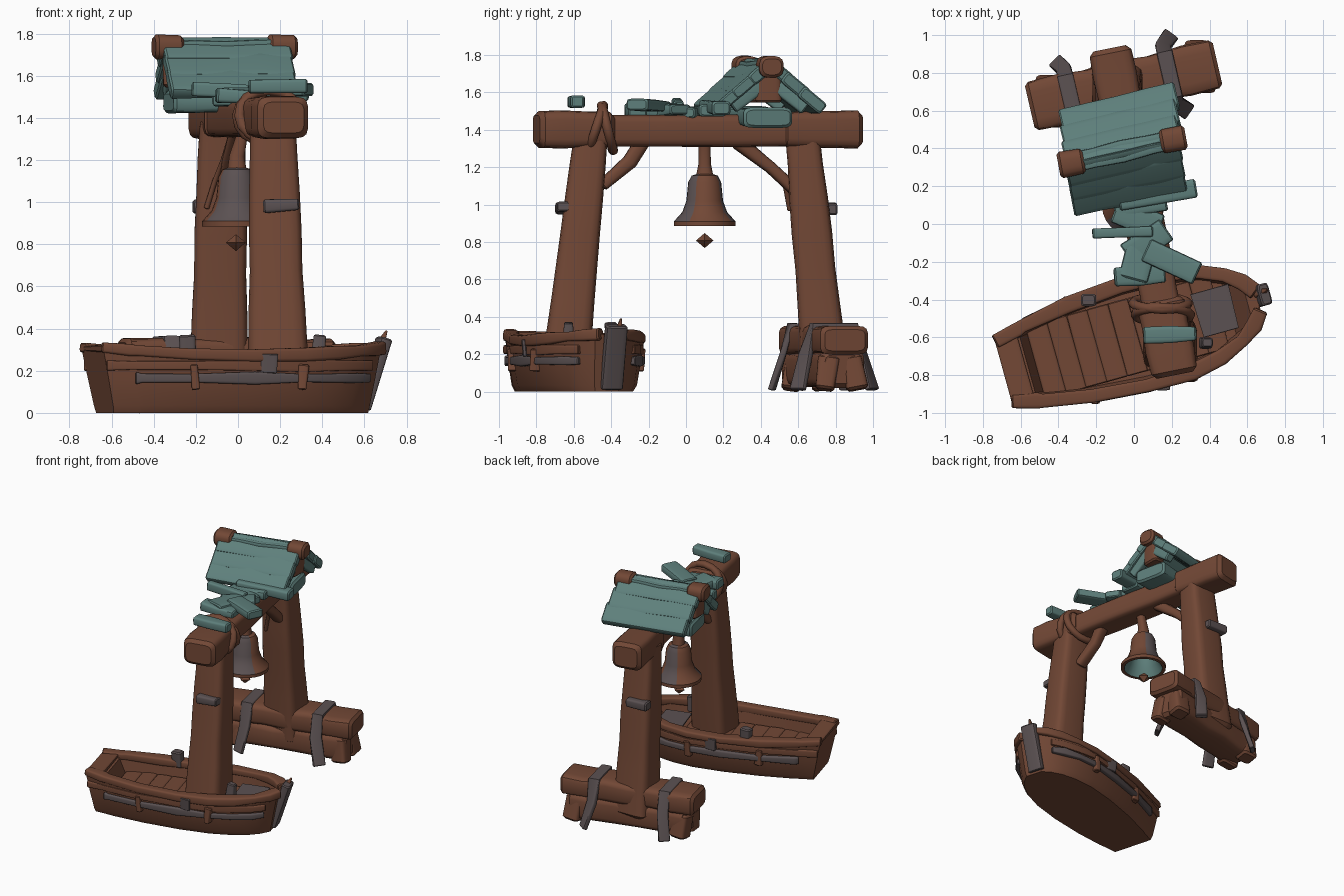
import bpy, bmesh, math, random
from mathutils import Vector, Matrix

random.seed(4)
if bpy.data.objects.get("Cube"):
    bpy.data.objects.remove(bpy.data.objects["Cube"])


def material(name, rgb):
    m = bpy.data.materials.new(name)
    m.use_nodes = True
    m.diffuse_color = (*rgb, 1)
    m.node_tree.nodes["Principled BSDF"].inputs["Base Color"].default_value = (*rgb, 1)
    return m


WOOD = material("brown wood", (0.168, 0.064, 0.036))
TEAL = material("weathered teal", (0.112, 0.214, 0.2))
IRON = material("dark grey iron", (0.105, 0.083, 0.085))


def finish(name, bm, mats, angle=38):
    bmesh.ops.recalc_face_normals(bm, faces=bm.faces)
    me = bpy.data.meshes.new(name)
    bm.to_mesh(me)
    bm.free()
    ob = bpy.data.objects.new(name, me)
    bpy.context.collection.objects.link(ob)
    for m in mats:
        me.materials.append(m)
    bpy.ops.object.select_all(action='DESELECT')
    ob.select_set(True)
    bpy.context.view_layer.objects.active = ob
    bpy.ops.object.shade_smooth_by_angle(angle=math.radians(angle))


def skin(rings, closed=False):
    """Bridge equal rings of points and cap the ends."""
    bm = bmesh.new()
    rows = [[bm.verts.new(p) for p in r] for r in rings]
    n = len(rows[0])
    pairs = list(zip(rows, rows[1:])) + ([(rows[-1], rows[0])] if closed else [])
    for a, b in pairs:
        for i in range(n):
            bm.faces.new((a[i], a[(i + 1) % n], b[(i + 1) % n], b[i]))
    if not closed:
        bm.faces.new(rows[0])
        bm.faces.new(rows[-1])
    return bm


def bar(name, pts, w, h, mat, up=(0, 0, 1), end=None, rough=0.006, square=0.38, closed=False, steps=1):
    """Rounded bar along a path; end = (width, height) at the far end."""
    pts = [Vector(p) for p in pts]
    if steps > 1:
        pts = [pts[0].lerp(pts[-1], i / steps) for i in range(steps + 1)]
    n, up, rings = len(pts), Vector(up), []
    end = end or (w, h)
    for i, p in enumerate(pts):
        if closed:
            t = (pts[(i + 1) % n] - pts[i - 1]).normalized()
        else:
            t = (pts[min(i + 1, n - 1)] - pts[max(i - 1, 0)]).normalized()
        side = t.cross(up).normalized()
        top = side.cross(t)
        f = i / (n - 1)
        a, b = (w + (end[0] - w) * f) / 2, (h + (end[1] - h) * f) / 2
        a += random.uniform(-rough, rough)
        b += random.uniform(-rough, rough)
        c = min(a, b) * 0.25

        def ring(shrink, shift):
            out = []
            for k in range(16):
                q = math.tau * (k + 0.5) / 16
                x, y = [math.copysign(abs(v) ** square, v) for v in (math.cos(q), math.sin(q))]
                out.append(p + t * shift + side * x * (a - shrink) + top * y * (b - shrink))
            return out
        if i == 0 and not closed:
            rings += [ring(c, 0), ring(0, c)]
        elif i == n - 1 and not closed:
            rings += [ring(0, -c), ring(c, 0)]
        else:
            rings.append(ring(0, 0))
    finish(name, skin(rings, closed), [mat])


# ---- Boat, built along its own axis ----
BOAT = Matrix.Translation((0, -0.59, 0)) @ Matrix.Rotation(math.radians(15.5), 4, 'Z')
STATIONS = [(-0.72, 0.195), (-0.59, 0.225), (-0.56, 0.235), (-0.3, 0.28), (0, 0.305),
            (0.25, 0.3), (0.42, 0.265), (0.55, 0.21), (0.63, 0.15), (0.685, 0.08)]


def rim_z(u):
    return 0.272 + 0.075 * u * u


def boat(u, v, z):
    return BOAT @ Vector((u * (0.91 + 0.09 * z / 0.32), v, z))


rings = []
for u, w in STATIONS:
    z = rim_z(u)
    floor = z - 0.01 if u < -0.57 or u > 0.6 else 0.15
    inner = max(w - 0.06, w * 0.4)
    half = [(w * 0.8, 0.0), (w * 0.88, 0.035), (w * 0.95, 0.17), (w, z), (inner, z), (inner * 0.92, floor)]
    rings.append([boat(u, v, q) for v, q in half] + [boat(u, -v, q) for v, q in reversed(half)])
finish("boat_hull", skin(rings), [WOOD], 30)

for s, label in ((1, "left"), (-1, "right")):
    bar(label + "_gunwale", [boat(u, s * (w - 0.03), rim_z(u)) for u, w in STATIONS], 0.08, 0.055, WOOD)
    bar(label + "_rub_rail", [boat(u, s * w * 0.96, 0.165) for u, w in STATIONS[1:-1]], 0.04, 0.05, IRON)
    bar(label + "_upper_strake", [boat(u, s * w * 0.97, 0.225) for u, w in STATIONS[:-1]], 0.025, 0.05, WOOD)
    for u, w in STATIONS[3:7:2]:
        bar(label + "_rail_clamp", [boat(u, s * w * 0.97, z) for z in (0.11, 0.23)], 0.045, 0.05, WOOD, up=(0, 1, 0))
    bar(label + "_hull_patch", [boat(0.07, s * 0.299, 0.19), boat(0.07, s * 0.309, 0.28)], 0.09, 0.03, IRON, up=(0, 1, 0))
bar("stern_cap", [boat(-0.66, v, 0.305) for v in (-0.2, 0.2)], 0.13, 0.035, WOOD)
bar("stern_foot", [boat(-0.66, v, 0.05) for v in (-0.15, 0.15)], 0.08, 0.07, WOOD)
for i in range(9):
    u = -0.505 + i * 0.117
    bar("floor_slat", [boat(u, -0.2, 0.17), boat(u, 0.2, 0.17)], 0.114, 0.04, WOOD, rough=0.003)
bar("bow_plate", [boat(0.46, -0.11, 0.24), boat(0.46, 0.13, 0.24)], 0.2, 0.03, IRON)
bar("bow_stem", [boat(0.685, 0.025, 0.015), boat(0.72, 0.025, 0.355)], 0.11, 0.055, IRON, up=BOAT.to_3x3() @ Vector((1, 0, 0)))
bar("bow_spike", [boat(0.7, 0.04, 0.29), boat(0.73, 0.045, 0.39)], 0.06, 0.05, WOOD, up=(0, 1, 0), end=(0.01, 0.01), rough=0)
for u, v in ((-0.18, 0.245), (0.36, -0.14)):
    bar("cleat", [boat(u, v, 0.25), boat(u, v, 0.37)], 0.07, 0.06, IRON, up=(0, 1, 0))

# ---- Rear footing of stacked logs tied with straps ----
FOOT = Matrix.Translation((-0.055, 0.735, 0)) @ Matrix.Rotation(math.radians(13), 4, 'Z')


def foot(*p):
    return FOOT @ Vector(p)


bar("upper_foot_log", [foot(-0.51, 0, 0.275), foot(0.51, 0, 0.275)], 0.26, 0.16, WOOD, steps=6, rough=0.01)
bar("lower_foot_log", [foot(-0.45, 0, 0.12), foot(0.46, 0, 0.12)], 0.25, 0.19, WOOD, steps=5, rough=0.01)
for x in (-0.41, 0.4):
    for s in (-1, 1):
        bar("foot_wedge", [foot(x, s * 0.06, 0.19), foot(x + 0.02, s * 0.09, 0.01)], 0.13, 0.11, WOOD, up=(0, 1, 0))
for x, lean in ((-0.29, -0.03), (0.25, 0.05)):
    bar("foot_strap", [foot(x + lean, -0.21, 0.01), foot(x, -0.155, 0.2), foot(x, -0.115, 0.35), foot(x, 0.115, 0.35),
                       foot(x, 0.155, 0.2), foot(x + lean, 0.2, 0.01)], 0.085, 0.035, IRON, up=(0.01, 0, 1), rough=0.003)

# ---- Posts, cross beam and braces ----
bar("front_post", [(0.193, -0.645, 0.12), (0.165, -0.505, 1.4)], 0.29, 0.26, WOOD, up=(0, 1, 0), end=(0.215, 0.185), steps=7, rough=0.004)
bar("rear_post", [(-0.092, 0.745, 0.1), (-0.075, 0.62, 1.4)], 0.29, 0.25, WOOD, up=(0, 1, 0), end=(0.21, 0.185), steps=7, rough=0.004)


def beam(y, dx=0.0, z=1.395):
    return Vector((0.057 - 0.2 * y + dx, y, z))


bar("cross_beam", [beam(-0.79), beam(0.92)], 0.21, 0.165, WOOD, steps=8)
bar("beam_front_end", [beam(-0.8, 0, 1.402), beam(-0.4, 0, 1.402)], 0.25, 0.195, WOOD, steps=3)
bar("beam_rear_end", [beam(0.5, 0, 1.402), beam(0.93, 0, 1.402)], 0.23, 0.195, WOOD, steps=3)
bar("front_brace", [beam(-0.45, -0.01, 1.1), beam(-0.3, 0, 1.23), beam(-0.18, 0.01, 1.42)], 0.09, 0.07, WOOD, square=0.7)
bar("rear_brace", [beam(0.58, 0.01, 1.08), beam(0.45, 0, 1.2), beam(0.27, 0, 1.34)], 0.09, 0.07, WOOD, square=0.7)
bar("front_post_band", [(0.12, -0.655, 0.98), (0.29, -0.655, 0.99)], 0.08, 0.06, IRON)
bar("rear_post_band", [(-0.215, 0.77, 0.98), (-0.04, 0.775, 0.975)], 0.08, 0.055, IRON)

# Rope wound round the beam, and a loose end by the rear post
for y, tilt in ((-0.48, 0.04), (-0.42, -0.03)):
    loop = []
    for k in range(16):
        a = math.tau * k / 16
        loop.append(beam(y + tilt * math.sin(a), 0.145 * math.cos(a), 1.41 + 0.12 * math.sin(a)))
    bar("beam_rope", loop, 0.05, 0.05, WOOD, up=(0, 1, 0.01), square=1, closed=True, rough=0.002)
bar("loose_rope", [(-0.03, 0.33, 1.33), (-0.07, 0.48, 1.2), (-0.11, 0.53, 1.1), (-0.15, 0.555, 0.97)], 0.025, 0.025, WOOD, square=1, rough=0.001)

# ---- Bell: hollow turned profile, teal lining, grey worn sides ----
BX, BY = -0.005, 0.1
profile = [(0.025, 1.17), (0.07, 1.155), (0.088, 1.12), (0.098, 1.02), (0.12, 0.96), (0.165, 0.91), (0.165, 0.885),
           (0.14, 0.885), (0.105, 0.95), (0.082, 1.02), (0.07, 1.11), (0.02, 1.13)]
bm = skin([[(BX + r * math.cos(math.tau * k / 24), BY + r * math.sin(math.tau * k / 24), z) for k in range(24)]
           for r, z in profile])
bmesh.ops.recalc_face_normals(bm, faces=bm.faces)
for f in bm.faces:
    d = f.calc_center_median() - Vector((BX, BY, 0))
    outward = f.normal.x * d.x + f.normal.y * d.y
    if f.normal.z < -0.2 and outward < 0 or outward < -0.02:
        f.material_index = 1
    elif d.z > 0.91 and not -0.6 < d.y / max(d.xy.length, 0.001) < 0.85:
        f.material_index = 2
finish("bell", bm, [WOOD, TEAL, IRON])
bar("bell_hanger", [(BX + 0.03, BY, 1.34), (BX, BY, 1.22), (BX, BY, 1.14)], 0.055, 0.055, WOOD, up=(0, 1, 0), end=(0.085, 0.085), square=0.8)
bm = bmesh.new()
bmesh.ops.create_uvsphere(bm, u_segments=4, v_segments=2, radius=0.047,
                          matrix=Matrix.Translation((BX - 0.005, BY, 0.808)) @ Matrix.Diagonal((1, 1, 0.85, 1)))
finish("bell_clapper", bm, [WOOD], 10)

# ---- Gabled roof: overlapping courses on both slopes ----
ridge = [Vector((-0.365, 0.315, 1.745)), Vector((0.24, 0.455, 1.745))]
eaves = {"front": [Vector((-0.32, 0.07, 1.535)), Vector((0.28, 0.18, 1.535))],
         "back": [Vector((-0.39, 0.58, 1.53)), Vector((0.225, 0.73, 1.53))]}
for label, eave in eaves.items():
    down = eave[0] - ridge[0]
    normal = down.cross(ridge[1] - ridge[0]).normalized()
    normal *= 1 if normal.z > 0 else -1
    for k in range(3):
        f = (k + 0.5) / 3
        pts = [r.lerp(e, f) + normal * (0.002 - 0.006 * k) for r, e in zip(ridge, eave)]
        bar(label + "_roof_course", pts, down.length / 3 + 0.05, 0.065, TEAL, up=normal, steps=4, square=0.3, rough=0.003)
    for end in (0, 1):
        inset = (ridge[1 - end] - ridge[end]) * 0.08 - normal * 0.055
        bar(label + "_rafter", [ridge[end] + inset, ridge[end].lerp(eave[end], 0.85) + inset], 0.06, 0.08, TEAL, up=normal)
bar("ridge_cap", ridge, 0.11, 0.05, TEAL, steps=4)
for p, s in zip(ridge, (-1, 1)):
    bar("ridge_knob", [p + Vector((-0.1 * s, -0.02 * s, -0.008)), p + Vector((0.035 * s, 0.005 * s, -0.008))],
        0.14, 0.11, WOOD, square=0.7)
bar("roof_bearer", [(-0.33, 0.32, 1.475), (0.22, 0.44, 1.465)], 0.27, 0.1, TEAL, steps=3)
for t in (0.1, 0.9):
    top = ridge[0].lerp(ridge[1], t)
    bar("king_post", [top - Vector((0, 0, 0.2)), top], 0.1, 0.13, WOOD, up=(0, 1, 0))
bar("eave_board", [(-0.08, 0.12, 1.53), (0.33, 0.19, 1.515)], 0.09, 0.07, TEAL)

# Broken shingles scattered along the beam
for x, y, turn, length, width, z in ((0.03, 0.12, 10, 0.28, 0.15, 1.5), (0.02, 0.03, -20, 0.26, 0.14, 1.49),
                                     (-0.06, -0.045, 2, 0.32, 0.06, 1.53), (0.07, -0.1, 35, 0.25, 0.14, 1.505),
                                     (0.03, -0.16, 75, 0.28, 0.15, 1.505), (0.2, -0.2, -25, 0.3, 0.13, 1.53),
                                     (0.03, -0.27, 5, 0.27, 0.11, 1.5), (0.19, -0.585, 2, 0.28, 0.08, 1.55)):
    d = Vector((math.cos(math.radians(turn)), math.sin(math.radians(turn)), random.uniform(-0.08, 0.08))) * length / 2
    c = Vector((x, y, z))
    bar("loose_shingle", [c - d, c + d], width, 0.065, TEAL, steps=2)
